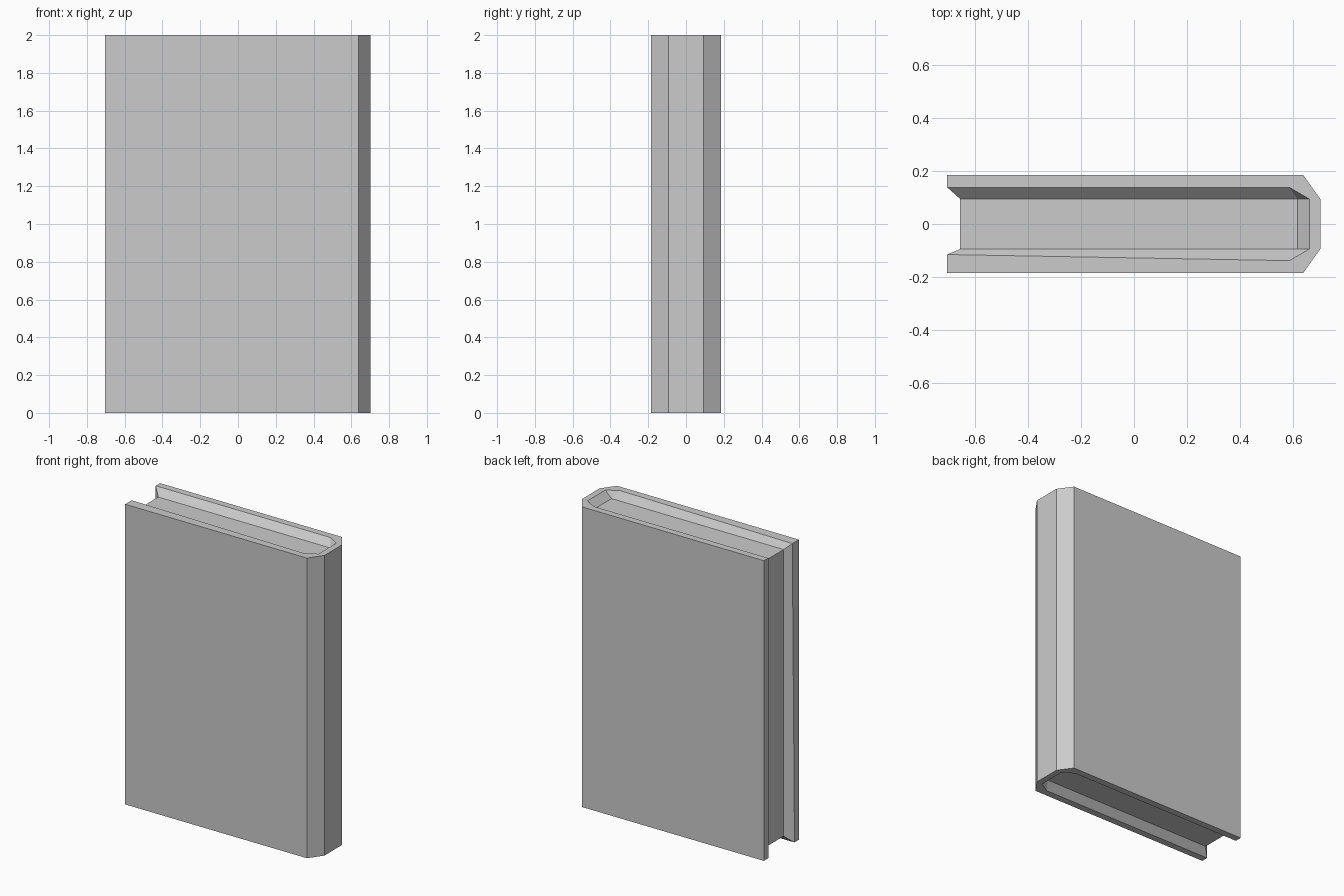
import bpy, bmesh

if "Cube" in bpy.data.objects:
    bpy.data.objects.remove(bpy.data.objects["Cube"])

H = 2.0       # book height
INSET = 0.045  # page recess at top and bottom

# Plan outlines, from front fore-edge round the spine to the back fore-edge
outer = [(-.703, -.184), (.637, -.184), (.702, -.093), (.702, .093), (.637, .184), (-.703, .184)]
inner = [(-.703, -.138), (.585, -.138), (.66, -.094), (.66, .094), (.585, .138), (-.703, .138)]
pages = [(-.654, -.094), (.615, -.094), (.615, .094), (-.654, .094)]
link = [0, 1, 1, 2, 2, 3]  # page corner that each inner rim point slopes down to

bm = bmesh.new()


def ring(points, z):
    return [bm.verts.new((x, y, z)) for x, y in points]


def face(*verts):
    bm.faces.new(list(dict.fromkeys(verts)))  # repeated corners collapse to a triangle


ends = []
for z, page_z in ((0, INSET), (H, H - INSET)):
    o, n, p = ring(outer, z), ring(inner, z), ring(pages, page_z)
    # Cover rim and the sloped walls down to the pages
    for i in range(5):
        face(o[i], o[i + 1], n[i + 1], n[i])
        face(n[i], n[i + 1], p[link[i + 1]], p[link[i]])
    face(*p)  # page block end
    ends.append((o, n, p))

(o0, n0, p0), (o1, n1, p1) = ends
n1[0].co.y = -.115  # front cover is thicker at its upper fore corner

# Outside of the cover
for i in range(5):
    face(o0[i], o0[i + 1], o1[i + 1], o1[i])

# Fore-edge: cover edges, sloped walls and the page face
for i in (0, 5):
    face(o0[i], o1[i], n1[i], n0[i])
    face(n0[i], n1[i], p1[link[i]], p0[link[i]])
face(p0[0], p0[3], p1[3], p1[0])

bmesh.ops.recalc_face_normals(bm, faces=bm.faces[:])
mesh = bpy.data.meshes.new("book")
bm.to_mesh(mesh)
bm.free()
bpy.context.collection.objects.link(bpy.data.objects.new("book", mesh))
